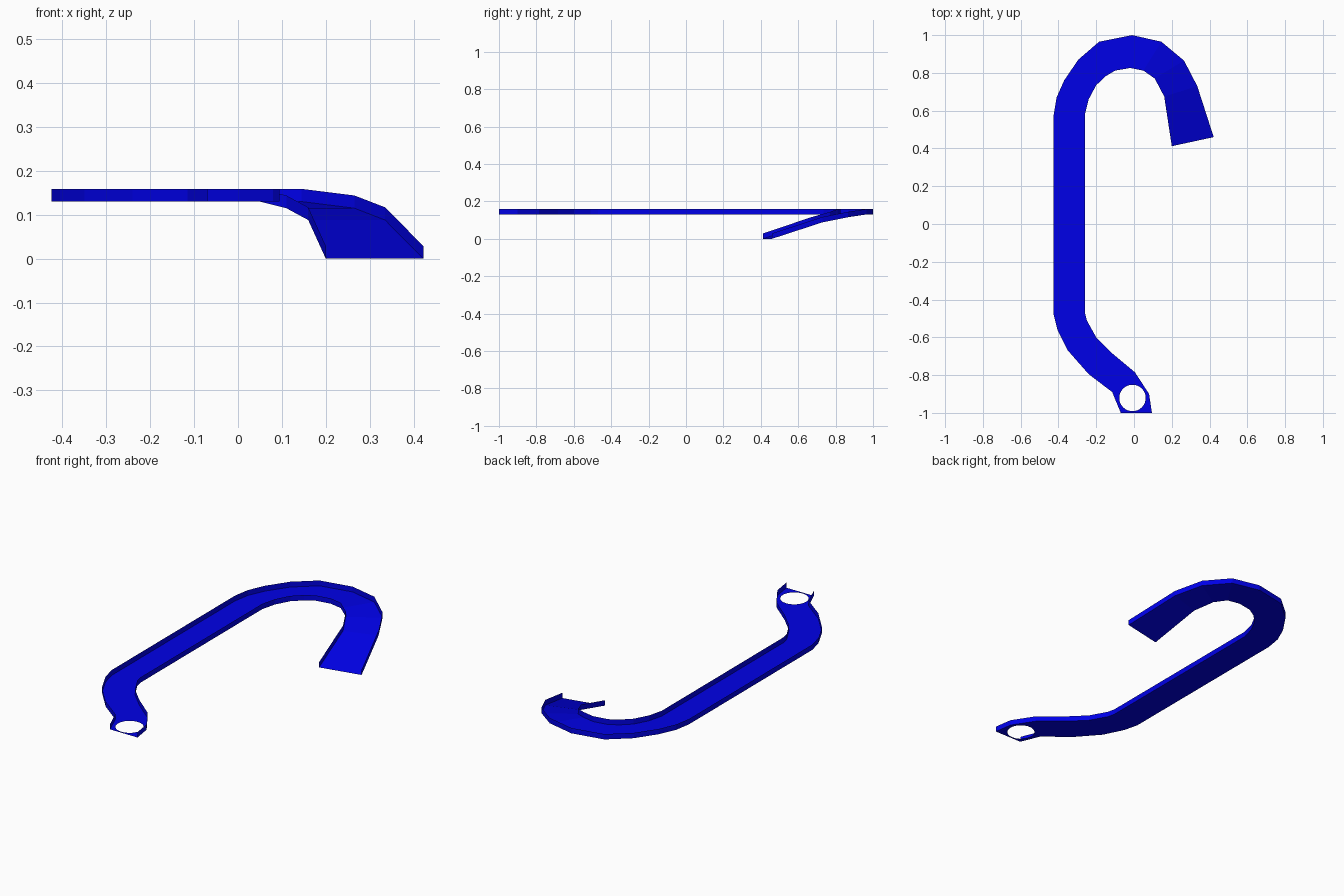
import bpy, bmesh
from math import sin, cos, tau

if "Cube" in bpy.data.objects:
    bpy.data.objects.remove(bpy.data.objects["Cube"])

WALL, LEVEL = 0.029, 0.13
blue = bpy.data.materials.new("blue")
blue.diffuse_color = (0, 0, 0.8, 1)
blue.use_nodes = True
blue.node_tree.nodes["Principled BSDF"].inputs["Base Color"].default_value = blue.diffuse_color

# Stations along the trough: outer x, y, inner x, y
path = [
    (-0.07, -1.0, 0.095, -1.0), (-0.095, -0.94, 0.08, -0.9),
    (-0.115, -0.89, 0.005, -0.785), (-0.24, -0.795, -0.115, -0.685),
    (-0.35, -0.67, -0.20, -0.60), (-0.405, -0.56, -0.25, -0.51),
    (-0.425, -0.48, -0.26, -0.47), (-0.425, 0.58, -0.26, 0.58),
    (-0.41, 0.67, -0.24, 0.66), (-0.37, 0.76, -0.20, 0.735),
    (-0.295, 0.87, -0.15, 0.782), (-0.185, 0.965, -0.10, 0.812),
    (-0.01, 1.0, -0.02, 0.826), (0.145, 0.965, 0.05, 0.812),
    (0.265, 0.865, 0.11, 0.77), (0.335, 0.73, 0.16, 0.675),
    (0.422, 0.46, 0.20, 0.412)]
drop = {14: 0.115, 15: 0.088, 16: 0.0}   # ramp down to the ground
HOLE_END = 2                             # the hole lies before this station


def make_object(name, bm):
    mesh = bpy.data.meshes.new(name)
    bm.to_mesh(mesh)
    bm.free()
    mesh.materials.append(blue)
    obj = bpy.data.objects.new(name, mesh)
    bpy.context.collection.objects.link(obj)
    return obj


# Open trough floor, with a round hole in its narrow end
bm = bmesh.new()
left, right = [], []
for i, (ox, oy, ix, iy) in enumerate(path):
    z = drop.get(i, LEVEL)
    left.append(bm.verts.new((ox, oy, z)))
    right.append(bm.verts.new((ix, iy, z)))
for i in range(HOLE_END, len(path) - 1):
    bm.faces.new((left[i], right[i], right[i + 1], left[i + 1]))


def loop_edges(verts):
    edges = []
    for a, b in zip(verts, verts[1:] + verts[:1]):
        edges.append(bm.edges.get((a, b)) or bm.edges.new((a, b)))
    return edges


rim = [bm.verts.new((-0.008 + 0.07 * cos(tau * k / 32),
                     -0.921 + 0.07 * sin(tau * k / 32), LEVEL)) for k in range(32)]
outline = left[:HOLE_END + 1] + right[HOLE_END::-1]
bmesh.ops.triangle_fill(bm, edges=loop_edges(rim) + loop_edges(outline),
                        use_beauty=True, normal=(0, 0, 1))
for f in bm.faces:
    if f.normal.z < 0:
        f.normal_flip()
make_object("trough_floor", bm)

# Thin upright side walls; both ends stay open
for name, k in (("outer_wall", 0), ("inner_wall", 2)):
    bm = bmesh.new()
    pairs = []
    for i, p in enumerate(path):
        z = drop.get(i, LEVEL)
        pairs.append([bm.verts.new((p[k], p[k + 1], z + h)) for h in (0, WALL)])
    for a, b in zip(pairs, pairs[1:]):
        bm.faces.new((a[0], a[1], b[1], b[0]) if k == 0 else (a[0], b[0], b[1], a[1]))
    make_object(name, bm)
